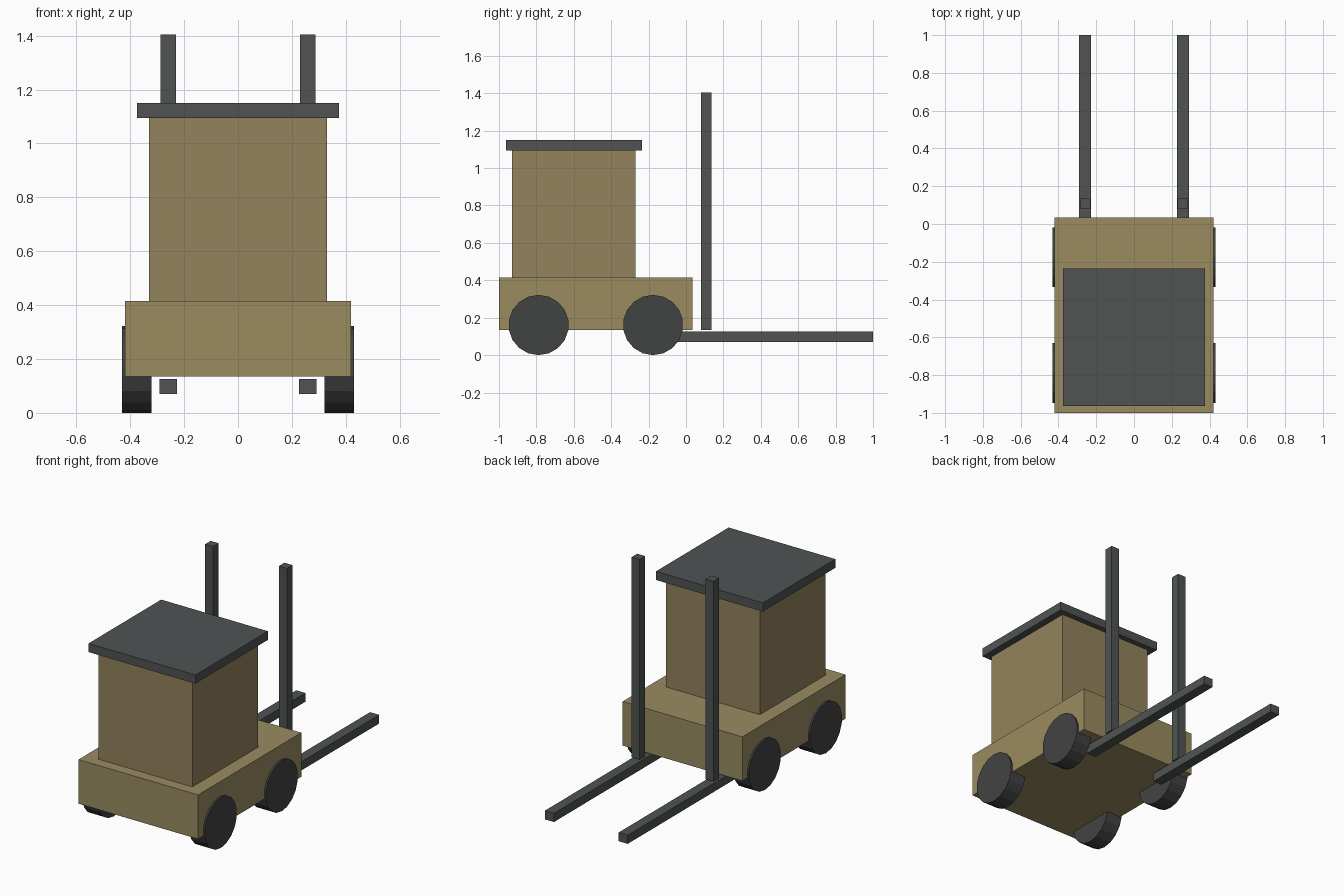
import bpy
import bmesh
from math import pi
from mathutils import Matrix

if "Cube" in bpy.data.objects:
    bpy.data.objects.remove(bpy.data.objects["Cube"])


def material(name, rgb):
    m = bpy.data.materials.new(name)
    m.diffuse_color = (*rgb, 1)
    m.use_nodes = True
    m.node_tree.nodes["Principled BSDF"].inputs["Base Color"].default_value = m.diffuse_color
    return m


BODY = material("body_paint", (0.32, 0.26, 0.117))
CAB = material("cab_paint", (0.287, 0.227, 0.107))
STEEL = material("dark_steel", (0.08, 0.088, 0.086))
RUBBER = material("rubber", (0.053, 0.056, 0.054))


def finish(bm, name, mat):
    mesh = bpy.data.meshes.new(name)
    bm.to_mesh(mesh)
    bm.free()
    mesh.materials.append(mat)
    bpy.context.collection.objects.link(bpy.data.objects.new(name, mesh))


def box(name, x, y, z, mat):
    """Box from (min, max) ranges on each axis."""
    centre = [(a + b) / 2 for a, b in (x, y, z)]
    size = [b - a for a, b in (x, y, z)]
    bm = bmesh.new()
    bmesh.ops.create_cube(bm, size=1, matrix=Matrix.Translation(centre) @ Matrix.Diagonal((*size, 1)))
    finish(bm, name, mat)


def wheel(name, x, y, mat):
    """18-sided wheel on an x axle, with a corner touching the ground."""
    r = 0.161
    bm = bmesh.new()
    bmesh.ops.create_cone(
        bm, cap_ends=True, segments=18, radius1=r, radius2=r, depth=0.11,
        matrix=Matrix.Translation((x, y, r)) @ Matrix.Rotation(pi / 2, 4, 'Z') @ Matrix.Rotation(pi / 2, 4, 'X'))
    finish(bm, name, mat)


# Chassis, cab and roof
box("chassis", (-0.42, 0.42), (-1.0, 0.035), (0.135, 0.415), BODY)
box("cab", (-0.33, 0.33), (-0.93, -0.27), (0.415, 1.095), CAB)
box("roof", (-0.375, 0.375), (-0.963, -0.235), (1.095, 1.15), STEEL)

# Mirrored masts, forks and wheels
for side, s in (("left", -1), ("right", 1)):
    cx = s * 0.259
    box(f"mast_{side}", (cx - 0.028, cx + 0.028), (0.079, 0.135), (0.135, 1.405), STEEL)
    box(f"fork_{side}", (cx - 0.032, cx + 0.032), (-0.09, 1.0), (0.07, 0.125), STEEL)
    for end, y in (("front", -0.788), ("rear", -0.176)):
        wheel(f"{end}_wheel_{side}", s * 0.376, y, RUBBER)
